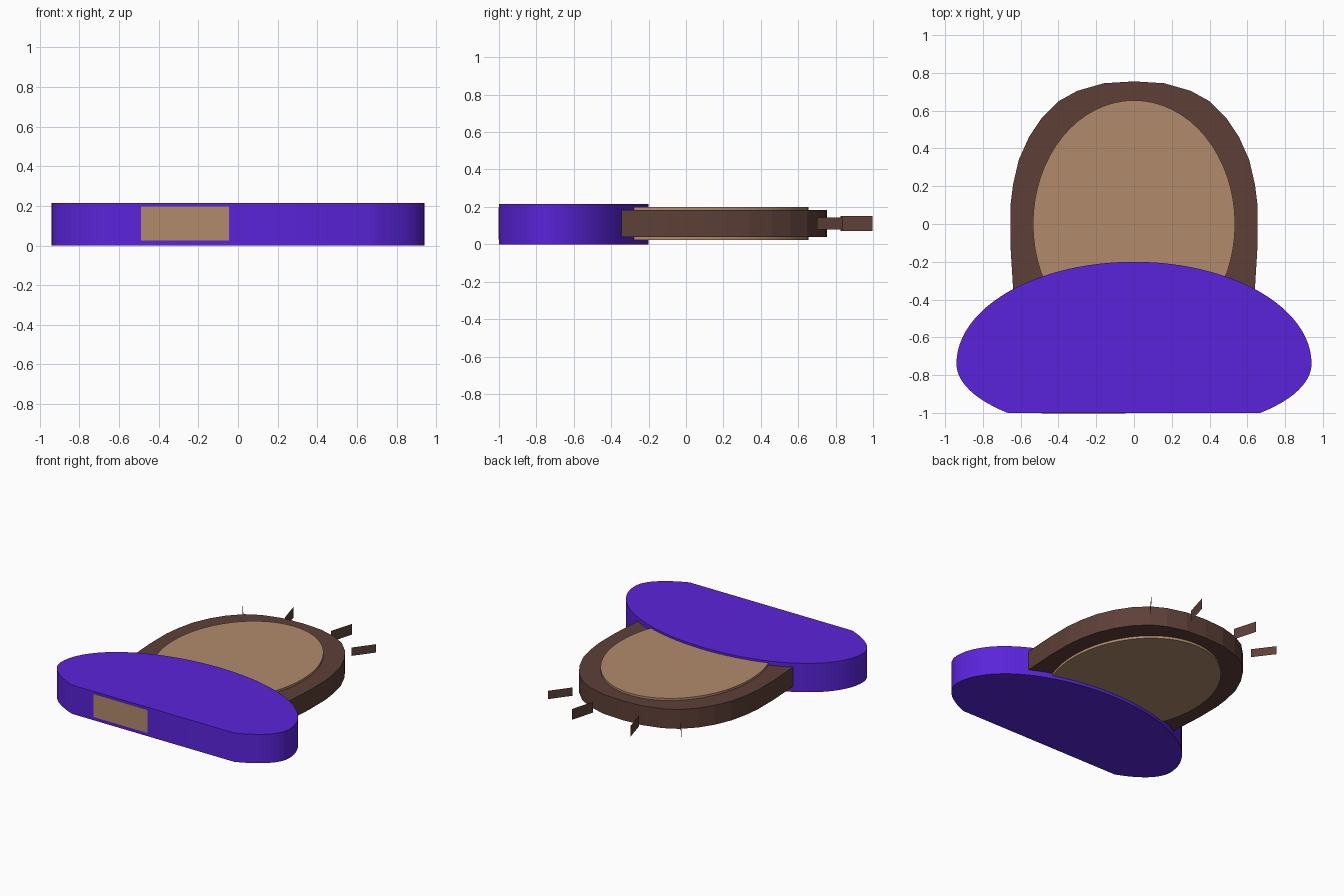
import bpy
import bmesh
import math

cube = bpy.data.objects.get("Cube")
if cube:
    bpy.data.objects.remove(cube, do_unlink=True)


def linear(c):
    c /= 255
    return c / 12.92 if c <= 0.04045 else ((c + 0.055) / 1.055) ** 2.4


def make_material(name, *rgb):
    mat = bpy.data.materials.new(name)
    colour = [linear(c) for c in rgb] + [1]
    mat.use_nodes = True
    mat.diffuse_color = colour
    mat.node_tree.nodes["Principled BSDF"].inputs["Base Color"].default_value = colour
    return mat


purple = make_material("purple", 90, 36, 218)
brown = make_material("dark brown", 93, 64, 55)
tan = make_material("tan", 177, 139, 107)


def make_object(name, bm, mat, smooth=False):
    mesh = bpy.data.meshes.new(name)
    bm.to_mesh(mesh)
    bm.free()
    mesh.materials.append(mat)
    obj = bpy.data.objects.new(name, mesh)
    bpy.context.collection.objects.link(obj)
    if smooth:
        bpy.ops.object.select_all(action="DESELECT")
        obj.select_set(True)
        bpy.context.view_layer.objects.active = obj
        bpy.ops.object.shade_smooth_by_angle(angle=math.radians(30))
    return obj


def slab(name, outline, z0, z1, mat, smooth=False):
    """Extrude a closed plan outline upward from z0 to z1."""
    bm = bmesh.new()
    face = bm.faces.new([bm.verts.new((x, y, z0)) for x, y in outline])
    top = bmesh.ops.extrude_face_region(bm, geom=[face])["geom"]
    moved = [v for v in top if isinstance(v, bmesh.types.BMVert)]
    bmesh.ops.translate(bm, verts=moved, vec=(0, 0, z1 - z0))
    bmesh.ops.recalc_face_normals(bm, faces=bm.faces)
    return make_object(name, bm, mat, smooth)


def arc(a, b, cy, start, end, steps):
    angles = [math.radians(start + (end - start) * i / steps) for i in range(steps + 1)]
    return [(a * math.cos(t), cy + b * math.sin(t)) for t in angles]


# Wide base: tall arc behind, shallow rounded corners cut by a flat front
cut = 44.6
base_outline = (arc(0.94, 0.54, -0.74, 0, 180, 48)
                + arc(0.94, 0.37, -0.74, 180, 180 + cut, 12)[1:]
                + arc(0.94, 0.37, -0.74, 360 - cut, 360, 12)[:-1])
slab("base", base_outline, 0, 0.215, purple, True)

# Arched head, mirrored from half a profile, with its end sunk into the base
half = [(0.16, 0.745), (0.30, 0.705), (0.40, 0.65), (0.49, 0.56), (0.556, 0.46),
        (0.61, 0.34), (0.64, 0.21), (0.655, 0.09), (0.655, -0.1), (0.64, -0.345),
        (0.62, -0.5)]
head_outline = [(0, 0.755)] + half + [(-x, y) for x, y in reversed(half)]
slab("head", head_outline, 0.04, 0.184, brown)

# Oval face, standing proud above and below the head
slab("oval_face", arc(0.535, 0.655, 0, 0, 360, 64)[:-1], 0.022, 0.2, tan, True)

# Plate on the flat front of the base
plate = [(-0.49, -1.002), (-0.045, -1.002), (-0.045, -0.998), (-0.49, -0.998)]
slab("front_plate", plate, 0.025, 0.197, tan)

# Paper-thin upright spikes fanned around the back, two on each side
for side, sign in (("left", 1), ("right", -1)):
    for label, inner, outer, z0, z1 in (
            ("inner", (0.19, 0.825), (0.24, 0.998), 0.07, 0.15),
            ("outer", (0.445, 0.70), (0.55, 0.84), 0.08, 0.142)):
        bm = bmesh.new()
        (x0, y0), (x1, y1) = inner, outer
        corners = [(x0, y0, z0), (x1, y1, z0), (x1, y1, z1), (x0, y0, z1)]
        bm.faces.new([bm.verts.new((sign * x, y, z)) for x, y, z in corners])
        make_object(f"{side}_{label}_spike", bm, brown)
